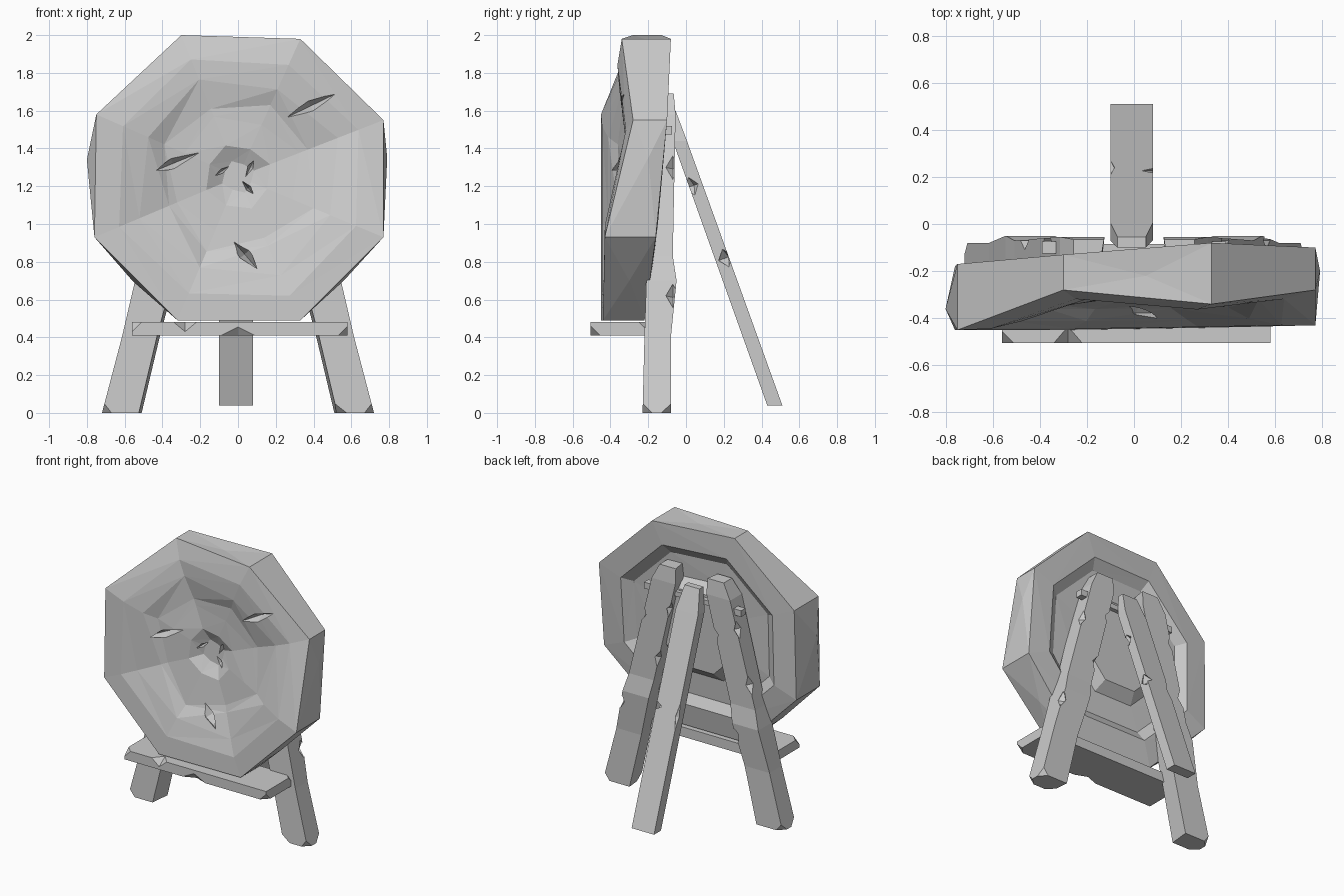
import bpy, bmesh
from mathutils import Vector, Matrix
from mathutils.bvhtree import BVHTree

if "Cube" in bpy.data.objects:
    bpy.data.objects.remove(bpy.data.objects["Cube"], do_unlink=True)

GREY = (0.6, 0.6, 0.6, 1)
mat = bpy.data.materials.new("worn grey")
mat.use_nodes = True
mat.diffuse_color = GREY
mat.node_tree.nodes["Principled BSDF"].inputs["Base Color"].default_value = GREY


def finish(bm, name):
    bmesh.ops.recalc_face_normals(bm, faces=bm.faces)
    me = bpy.data.meshes.new(name)
    bm.to_mesh(me)
    bm.free()
    me.materials.append(mat)
    ob = bpy.data.objects.new(name, me)
    bpy.context.collection.objects.link(ob)
    return ob


def loft(bm, rings):
    """Skin closed rings of points; returns the vertex rings."""
    vs = [[bm.verts.new(p) for p in r] for r in rings]
    n = len(vs[0])
    for a, b in zip(vs, vs[1:]):
        for i in range(n):
            j = (i + 1) % n
            bm.faces.new((a[i], a[j], b[j], b[i]))
    bm.faces.new(vs[0])
    bm.faces.new(vs[-1])
    return vs


def carve(ob, cuts):
    """Cut slim eight-sided gashes; each cut is (centre, direction, half sizes)."""
    for centre, along, size in cuts:
        bm = bmesh.new()
        ends = [[bm.verts.new(Vector([s * size[k] if k == axis else 0 for k in range(3)]))
                 for s in (-1, 1)] for axis in range(3)]
        for x in ends[0]:
            for y in ends[1]:
                for z in ends[2]:
                    bm.faces.new((x, y, z))
        turn = Vector((1, 0, 0)).rotation_difference(Vector(along)).to_matrix().to_4x4()
        bm.transform(Matrix.Translation(centre) @ turn)
        cutter = finish(bm, "gash_cutter")
        cutter.hide_render = True
        mod = ob.modifiers.new("gash", "BOOLEAN")
        mod.operation, mod.object, mod.solver = "DIFFERENCE", cutter, "EXACT"
        bpy.context.view_layer.update()
        dg = bpy.context.evaluated_depsgraph_get()
        ob.data = bpy.data.meshes.new_from_object(ob.evaluated_get(dg))
        ob.modifiers.clear()
        bpy.data.objects.remove(cutter, do_unlink=True)


# Target disc: octagonal rim as (x, z, front y, back y)
MID = 1.25
FRONT_MEAN, BACK_MEAN = -.39, -.14
rim = [(-.30, 2.0, -.28, -.13), (.33, 1.98, -.34, -.08), (.77, 1.55, -.28, -.10),
       (.77, .93, -.43, -.16), (.33, .49, -.44, -.22), (-.32, .49, -.45, -.22),
       (-.76, .93, -.45, -.18), (-.75, 1.58, -.45, -.17)]


def ring(scale, y, side, mean, twist=0.0):
    """Scaled copy of the rim that keeps part of its warp."""
    pts = []
    for i, p in enumerate(rim):
        k = scale * (1 + twist * (-1) ** i)
        pts.append((p[0] * k, y + scale ** 1.5 * (p[side] - mean), MID + (p[1] - MID) * k))
    return pts


front = [ring(s, y, 2, FRONT_MEAN, t) for s, y, t in
         ((.1, -.275, .1), (.21, -.32, .05), (.4, -.33, .06), (.5, -.34, -.04),
          (.66, -.38, .04), (.82, -.40, .01))]
back = [ring(s, y, 3, BACK_MEAN) for s, y in
        ((.78, -.135), (.69, -.185), (.47, -.19), (.38, -.125))]
bm = bmesh.new()
rings = loft(bm, front + [[(x, f, z) for x, z, f, _ in rim],
                          [(x, b, z) for x, z, _, b in rim]] + back)
f_rim, b_rim = rings[len(front)], rings[len(front) + 1]
# Bulges on the sides of the rim and a worn hump on top
for i, tip in ((2, (.79, -.2, 1.35)), (6, (-.8, -.36, 1.34)), (0, (.05, -.22, 1.98)),
               (5, (-.555, -.32, .695)), (3, (.56, -.3, .7))):
    corners = {f_rim[i], f_rim[i + 1], b_rim[i], b_rim[i + 1]}
    face = next(f for f in bm.faces if set(f.verts) == corners)
    bmesh.ops.poke(bm, faces=[face])["verts"][0].co = tip
bmesh.ops.triangulate(bm, faces=[f for f in bm.faces if len(f.verts) == 4])
tree = BVHTree.FromBMesh(bm)
disc = finish(bm, "target_disc")

# Arrow gashes in the face, given by their two ends in x and z
cuts = []
for x0, z0, x1, z1, w in ((-.54, 1.24, -.15, 1.4, .028), (.23, 1.55, .54, 1.7, .03),
                          (-.06, .95, .13, .73, .035), (.04, 1.25, .09, 1.35, .015),
                          (.02, 1.23, .09, 1.15, .015), (-.13, 1.25, -.04, 1.31, .012)):
    c = Vector(((x0 + x1) / 2, -1, (z0 + z1) / 2))
    hit = tree.ray_cast(c, Vector((0, 1, 0)))[0]
    along = Vector((x1 - x0, 0, z1 - z0))
    cuts.append((hit, along.normalized(), (along.length / 2, .07, w)))
carve(disc, cuts)


def beam(name, sections, chipped=(), chip=.05, flare=0):
    """Square beam through (x0, x1, y0, y1, z) sections with chipped corners."""
    bm = bmesh.new()
    left, right = max(flare, 0), min(flare, 0)
    vs = loft(bm, [[(a, c, z), (b, c, z), (b + right, d, z), (a + left, d, z)]
                   if flare == 0 else
                   [(a + left, c, z), (b + right, c, z), (b, d, z), (a, d, z)]
                   for a, b, c, d, z in sections])
    if chipped:
        bmesh.ops.bevel(bm, geom=[vs[r][i] for r, i in chipped], offset=chip,
                        segments=1, affect="VERTICES")
    return finish(bm, name)


# Two leaning side legs, with a knot near the lower third
for side, name in ((1, "left_leg"), (-1, "right_leg")):
    sections = []
    for z, y0, y1, w in ((0, -.23, -.08, .105), (.4, -.22, -.08, .1), (.7, -.21, -.05, .105),
                         (.83, -.19, -.07, .1), (1.58, -.19, -.055, .095),
                         (1.69, -.16, -.065, .065)):
        x = side * (.615 - .25 * z)
        sections.append((x - w, x + w, y0, y1, z))
    leg = beam(name, sections, [(0, 0), (0, 1), (0, 2)] if side > 0 else [(0, 0), (0, 3)],
               flare=side * .015)
    nicks = []
    for z, s in ((.62, 1), (1.0, -1), (1.3, 1), (1.38, -1)):
        x = side * (.615 - .25 * z) + s * .1
        nicks.append((Vector((x, -.07, z)), (-side * .24, 0, .97), (.07, .04, .035)))
    carve(leg, nicks)

# Sloping back leg
prop = beam("back_leg", [(-.1, .08, .43, .51, .04), (-.1, .08, -.07, .005, 1.44),
                         (-.07, .05, -.10, -.055, 1.6)])
carve(prop, [(Vector((.08, .21, .82)), (0, -.34, .94), (.05, .05, .05)),
             (Vector((.08, .03, 1.2)), (0, -.34, .94), (.05, .05, .04)),
             (Vector((-.1, .24, .79)), (0, -.34, .94), (.09, .03, .02))])

# Front shelf
shelf = beam("front_shelf", [(-.56, .58, -.505, -.2, .41), (-.56, .58, -.505, -.2, .48)],
             [(0, 1), (1, 0), (0, 3), (1, 2)])
carve(shelf, [(Vector((-.28, -.505, .48)), (1, 0, 0), (.06, .07, .05)),
              (Vector((0, -.505, .405)), (1, 0, 0), (.1, .04, .05))])

# Crossbar pegged through the side legs
beam("crossbar", [(-.36, .36, -.12, -.085, 1.48), (-.36, .36, -.12, -.085, 1.515)])
for s in (-1, 1):
    beam("crossbar_peg", [(s * .36 - .03, s * .36 + .03, -.125, -.075, 1.475),
                          (s * .36 - .03, s * .36 + .03, -.125, -.075, 1.52)])
